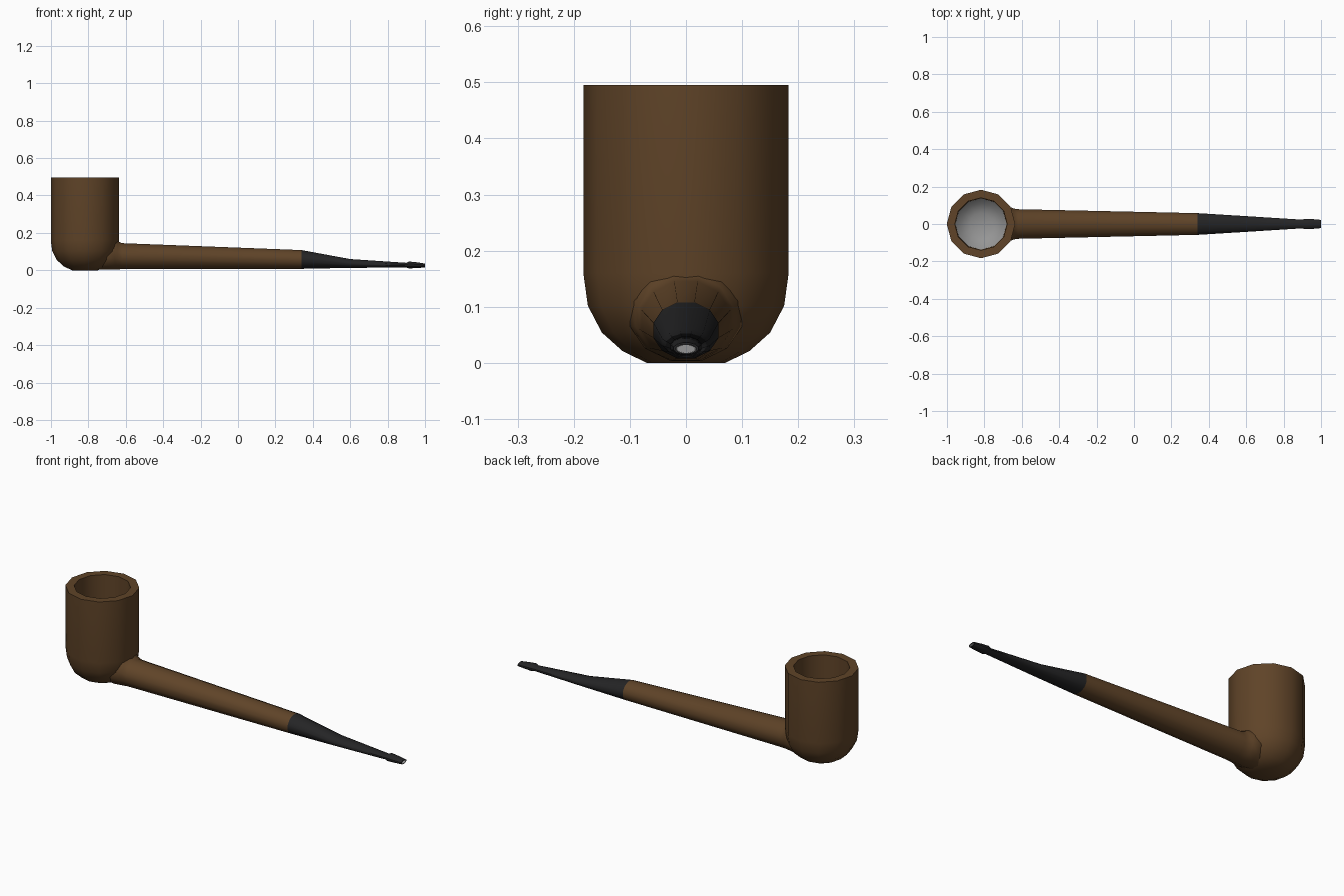
import bpy, bmesh, math

if "Cube" in bpy.data.objects:
    bpy.data.objects.remove(bpy.data.objects["Cube"])

def material(name, rgb):
    m = bpy.data.materials.new(name)
    m.diffuse_color = (*rgb, 1)
    m.use_nodes = True
    m.node_tree.nodes["Principled BSDF"].inputs["Base Color"].default_value = m.diffuse_color
    return m

wood = material("brown wood", (0.115, 0.057, 0.021))
black = material("black mouthpiece", (0.018, 0.018, 0.019))
grey = material("grey interior", (0.30, 0.30, 0.30))
SIDES = 12

def loft(name, rings, mats, rule):
    """Bridge a list of point rings, cap both ends, colour faces by band index."""
    bm = bmesh.new()
    loops = [[bm.verts.new(p) for p in ring] for ring in rings]
    for i, (a, b) in enumerate(zip(loops, loops[1:])):
        for k in range(SIDES):
            j = (k + 1) % SIDES
            f = bm.faces.new((a[k], a[j], b[j], b[k]))
            f.material_index = rule(i)
    bm.faces.new(loops[0][::-1]).material_index = rule(0)
    bm.faces.new(loops[-1]).material_index = rule(len(loops) - 2)
    bmesh.ops.recalc_face_normals(bm, faces=bm.faces)
    me = bpy.data.meshes.new(name)
    bm.to_mesh(me)
    bm.free()
    for m in mats:
        me.materials.append(m)
    ob = bpy.data.objects.new(name, me)
    bpy.context.collection.objects.link(ob)
    bpy.ops.object.select_all(action='DESELECT')
    ob.select_set(True)
    bpy.context.view_layer.objects.active = ob
    bpy.ops.object.shade_smooth_by_angle(angle=math.radians(40))
    return ob

def flat_ring(r, z):
    """Horizontal ring around the bowl axis."""
    return [(-0.818 + r * math.cos(k * math.tau / SIDES),
             r * math.sin(k * math.tau / SIDES), z) for k in range(SIDES)]

def stem_ring(x, low, high, half):
    """Upright ring across the stem, with a flat on top and bottom."""
    s = 1 / math.cos(math.pi / SIDES)
    return [(x, half * math.cos((k + 0.5) * math.tau / SIDES) * s,
             (low + high) / 2 + (high - low) / 2 * s
             * math.sin((k + 0.5) * math.tau / SIDES)) for k in range(SIDES)]

# Bowl: rounded cup outside, rim, straight chamber with grey floor
bowl = [(0.07, 0), (0.113, 0.021), (0.15, 0.054), (0.175, 0.102), (0.183, 0.16),
        (0.183, 0.495), (0.14, 0.495), (0.137, 0.2), (0.11, 0.17), (0.06, 0.145)]
loft("bowl", [flat_ring(*p) for p in bowl], [wood, grey], lambda i: int(i >= 7))

# Shank: flared where it joins the bowl, tapering along its length
shank = [(-0.75, 0.003, 0.12, 0.07), (-0.70, 0.003, 0.172, 0.10),
         (-0.66, 0.004, 0.172, 0.090), (-0.645, 0.005, 0.156, 0.083),
         (-0.62, 0.006, 0.145, 0.079), (0.34, 0.008, 0.108, 0.058)]
loft("shank", [stem_ring(*p) for p in shank], [wood], lambda i: 0)

# Mouthpiece: taper, lip, and a small recessed bore at the end
bit = [(0.34, 0.008, 0.108, 0.058), (0.60, 0.013, 0.060, 0.042),
       (0.90, 0.015, 0.040, 0.023), (0.915, 0.010, 0.047, 0.028),
       (0.955, 0.012, 0.043, 0.026), (1.0, 0.015, 0.036, 0.022),
       (1.0, 0.017, 0.033, 0.018), (0.96, 0.018, 0.032, 0.016)]
loft("mouthpiece", [stem_ring(*p) for p in bit], [black, grey], lambda i: int(i >= 6))
